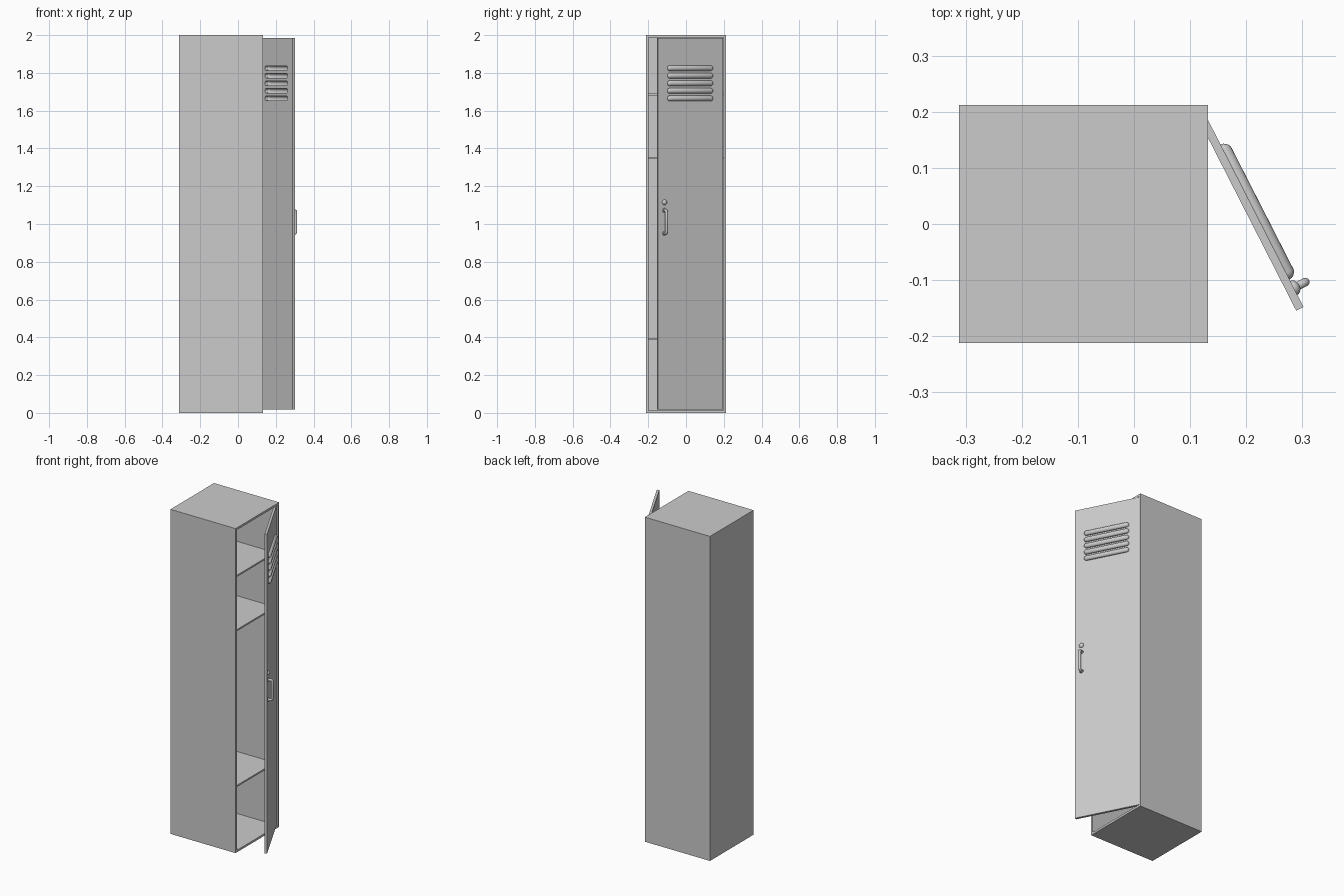
import bpy, bmesh
from math import radians, atan2
from mathutils import Matrix, Vector

if "Cube" in bpy.data.objects:
    bpy.data.objects.remove(bpy.data.objects["Cube"])

# Door frame: local x = hinge to free edge, local y = outward, z = up
DOOR = Matrix.Translation((0.127, 0.195, 0)) @ Matrix.Rotation(atan2(-0.8906, 0.4547), 4, 'Z')


def finish(name, bm, matrix=None, smooth=False):
    bmesh.ops.recalc_face_normals(bm, faces=bm.faces)
    me = bpy.data.meshes.new(name)
    bm.to_mesh(me)
    bm.free()
    ob = bpy.data.objects.new(name, me)
    bpy.context.collection.objects.link(ob)
    if matrix is not None:
        ob.matrix_world = matrix
    bpy.ops.object.select_all(action='DESELECT')
    ob.select_set(True)
    bpy.context.view_layer.objects.active = ob
    if smooth:
        bpy.ops.object.shade_smooth_by_angle(angle=radians(40))
    return ob


def add_box(bm, lo, hi):
    lo, hi = Vector(lo), Vector(hi)
    m = Matrix.Translation((lo + hi) / 2) @ Matrix.Diagonal((*(hi - lo), 1))
    return bmesh.ops.create_cube(bm, size=1, matrix=m)["verts"]


def add_capsule(bm, centre, length, r, depth=1.0):
    verts = bmesh.ops.create_uvsphere(bm, u_segments=20, v_segments=9, radius=r,
                                      matrix=Matrix.Rotation(radians(90), 4, 'Y'))["verts"]
    for v in verts:
        v.co.x += (length / 2 - r) * (1 if v.co.x > 0 else -1)
        v.co.y *= depth
        v.co += Vector(centre)


# Cabinet shell, open on +x
bm = bmesh.new()
add_box(bm, (-0.312, -0.212, 0), (0.132, 0.212, 2))
body = finish("cabinet_body", bm)
bm = bmesh.new()
bm.from_mesh(body.data)
bmesh.ops.delete(bm, geom=[f for f in bm.faces if f.normal.x > 0.5], context='FACES')
bm.to_mesh(body.data)
bm.free()
shell = body.modifiers.new("wall", 'SOLIDIFY')
shell.thickness, shell.offset, shell.use_even_offset = 0.013, -1, True

# Shelves
for i, z in enumerate((0.39, 1.35, 1.685)):
    bm = bmesh.new()
    add_box(bm, (-0.30, -0.2, z - 0.005), (0.11, 0.2, z + 0.005))
    finish(f"shelf_{i + 1}", bm)

# Slot cutter and hollow louvre hoods
vents = [(0.195, 0, 1.665 + 0.04 * i) for i in range(5)]
bm = bmesh.new()
for c in vents:
    add_capsule(bm, c, 0.266, 0.013, 3)
cutter = finish("slot_cutter", bm, DOOR)
cutter.hide_render = True

bm = bmesh.new()
for c in vents:
    add_capsule(bm, c, 0.27, 0.015)
bmesh.ops.bisect_plane(bm, geom=bm.verts[:] + bm.edges[:] + bm.faces[:],
                       plane_co=(0, 0, 0), plane_no=(0, 1, 0), clear_inner=True)
for f in bm.faces:
    # Hoods face away from their own slot line
    c = min(vents, key=lambda v: abs(v[2] - f.calc_center_median().z))
    axis = Vector((f.calc_center_median().x, 0, c[2]))
    if f.normal.dot(f.calc_center_median() - axis) < 0:
        f.normal_flip()
louvres = finish("vent_louvres", bm, DOOR, True)
sheet = louvres.modifiers.new("sheet", 'SOLIDIFY')
sheet.thickness, sheet.offset = 0.002, -1

# Door with vent slots
bm = bmesh.new()
add_box(bm, (0, -0.0145, 0.018), (0.385, 0, 1.986))
door = finish("door", bm, DOOR)
cut = door.modifiers.new("slots", 'BOOLEAN')
cut.object, cut.operation, cut.solver = cutter, 'DIFFERENCE', 'EXACT'
bpy.context.view_layer.update()
bpy.ops.object.modifier_apply(modifier=cut.name)
bpy.data.objects.remove(cutter)

# Handle: D-shaped bar with rounded bends
U = 0.347
cu = bpy.data.curves.new("handle_bar", 'CURVE')
cu.dimensions, cu.bevel_depth, cu.bevel_resolution, cu.use_fill_caps = '3D', 0.0075, 4, True
path = [(0, 0.95), (0.016, 0.95), (0.021, 0.952), (0.0235, 0.958),
        (0.0235, 1.064), (0.021, 1.07), (0.016, 1.072), (0, 1.072)]
sp = cu.splines.new('POLY')
sp.points.add(len(path) - 1)
for p, (n, z) in zip(sp.points, path):
    p.co = (U, n, z, 1)
bar = bpy.data.objects.new("handle_bar", cu)
bpy.context.collection.objects.link(bar)
bar.matrix_world = DOOR

# Handle flanges and lock knob
bm = bmesh.new()
for z in (0.95, 1.072):
    bmesh.ops.create_cone(bm, cap_ends=True, segments=20, radius1=0.012, radius2=0.010, depth=0.008,
                          matrix=Matrix.Translation((U, 0.003, z)) @ Matrix.Rotation(radians(-90), 4, 'X'))
finish("handle_flanges", bm, DOOR, True)
bm = bmesh.new()
bmesh.ops.create_uvsphere(bm, u_segments=20, v_segments=12, radius=0.014,
                          matrix=Matrix.Translation((U, 0, 1.115)) @ Matrix.Diagonal((1, 0.8, 1, 1)))
finish("lock_knob", bm, DOOR, True)
